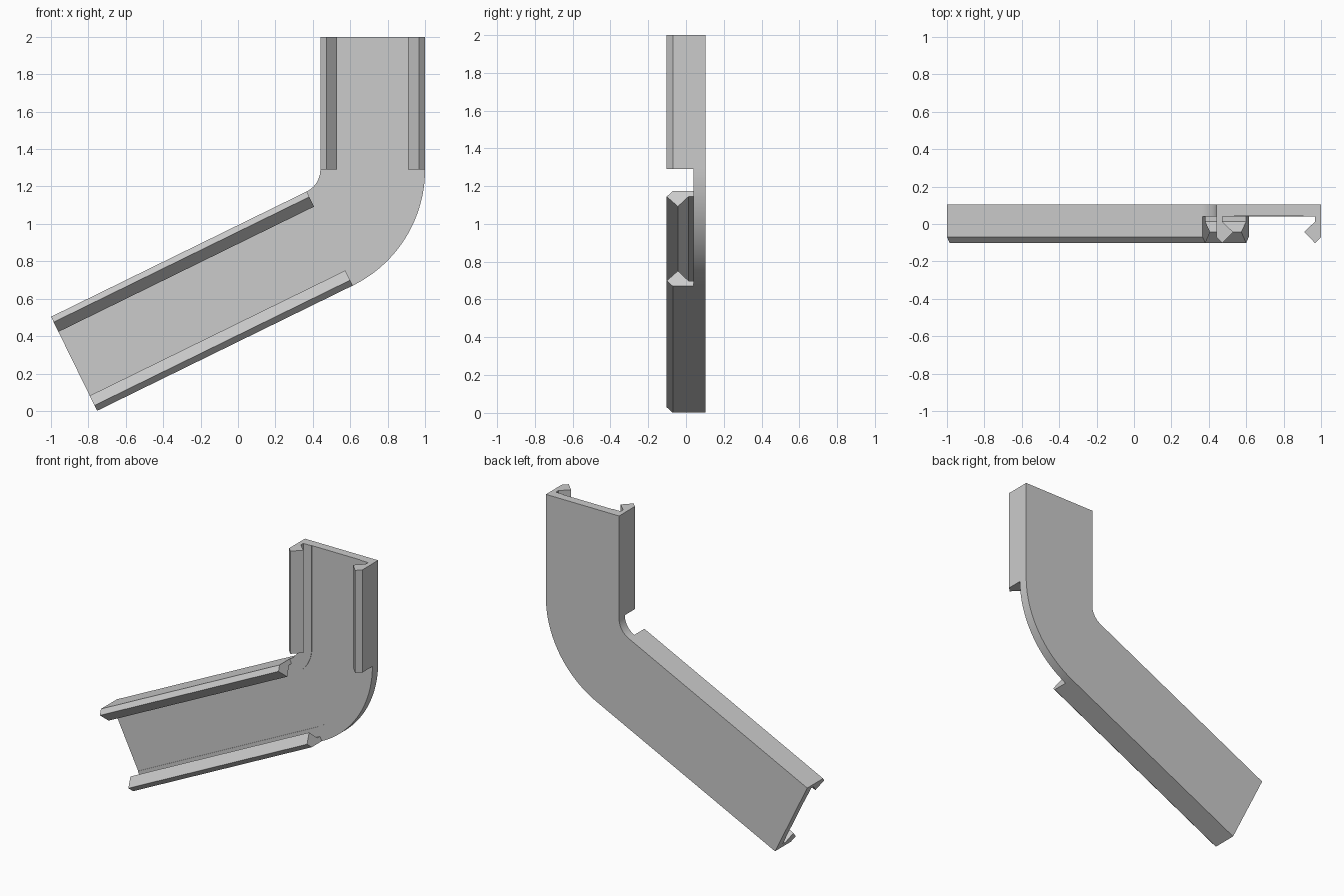
import bpy
import bmesh
from math import radians, sin, cos
from mathutils import Vector

cube = bpy.data.objects.get("Cube")
if cube:
    bpy.data.objects.remove(cube, do_unlink=True)

plastic = bpy.data.materials.new("grey plastic")
plastic.use_nodes = True
GREY = (0.6, 0.6, 0.6, 1)
plastic.diffuse_color = GREY
plastic.node_tree.nodes["Principled BSDF"].inputs["Base Color"].default_value = GREY

# Path layout: bend centre, bend radii and the turn of the sloping arm
CENTRE = Vector((0.31, 0, 1.29))
R_IN, R_OUT = 0.13, 0.69
MID = (R_IN + R_OUT) / 2
HALF = (R_OUT - R_IN) / 2
TURN = radians(63.9)
ARM, RISER = 1.522, 0.71
BACK, FLOOR, LIP = 0.103, 0.04, 0.044

# Half cross-sections (offset from the middle, depth), inside to outside
step = [(HALF - 0.095, LIP), (HALF - 0.095, FLOOR)]
hook = [(HALF - 0.032, FLOOR), (HALF - 0.032, 0.013), (HALF - 0.09, -0.043),
        (HALF - 0.032, -0.102), (HALF, -0.07)]


def mirrored(half):
    return half + [(-u, y) for u, y in reversed(half)]


channel = mirrored(step + hook + [(HALF, BACK)])
plate = mirrored(step + [(HALF, FLOOR), (HALF, BACK)])


def frame(angle, along=0):
    """Point on the path and its outward direction, slid along the tangent."""
    out = Vector((cos(angle), 0, -sin(angle)))
    tangent = Vector((-sin(angle), 0, -cos(angle)))
    return CENTRE + out * MID + tangent * along, out


def sweep(name, profile, frames):
    """Loft a closed profile through the frames and cap both ends."""
    bm = bmesh.new()
    rings = [[bm.verts.new(p + out * u + Vector((0, y, 0))) for u, y in profile]
             for p, out in frames]
    n = len(profile)
    for a, b in zip(rings, rings[1:]):
        for i in range(n):
            j = (i + 1) % n
            bm.faces.new((a[i], a[j], b[j], b[i]))
    bm.faces.new(rings[0])
    bm.faces.new(rings[-1])
    bmesh.ops.recalc_face_normals(bm, faces=bm.faces)
    mesh = bpy.data.meshes.new(name)
    bm.to_mesh(mesh)
    bm.free()
    mesh.materials.append(plastic)
    obj = bpy.data.objects.new(name, mesh)
    bpy.context.collection.objects.link(obj)
    return obj


# Straight clipped channels
sweep("upright_channel", channel, [frame(0, -RISER), frame(0)])
sweep("sloping_channel", channel, [frame(TURN), frame(TURN, ARM)])

# Curved plate without clips
STEPS = 32
bend = sweep("bend_plate", plate, [frame(TURN * i / STEPS) for i in range(STEPS + 1)])
bpy.context.view_layer.objects.active = bend
bend.select_set(True)
bpy.ops.object.shade_smooth_by_angle(angle=radians(30))
